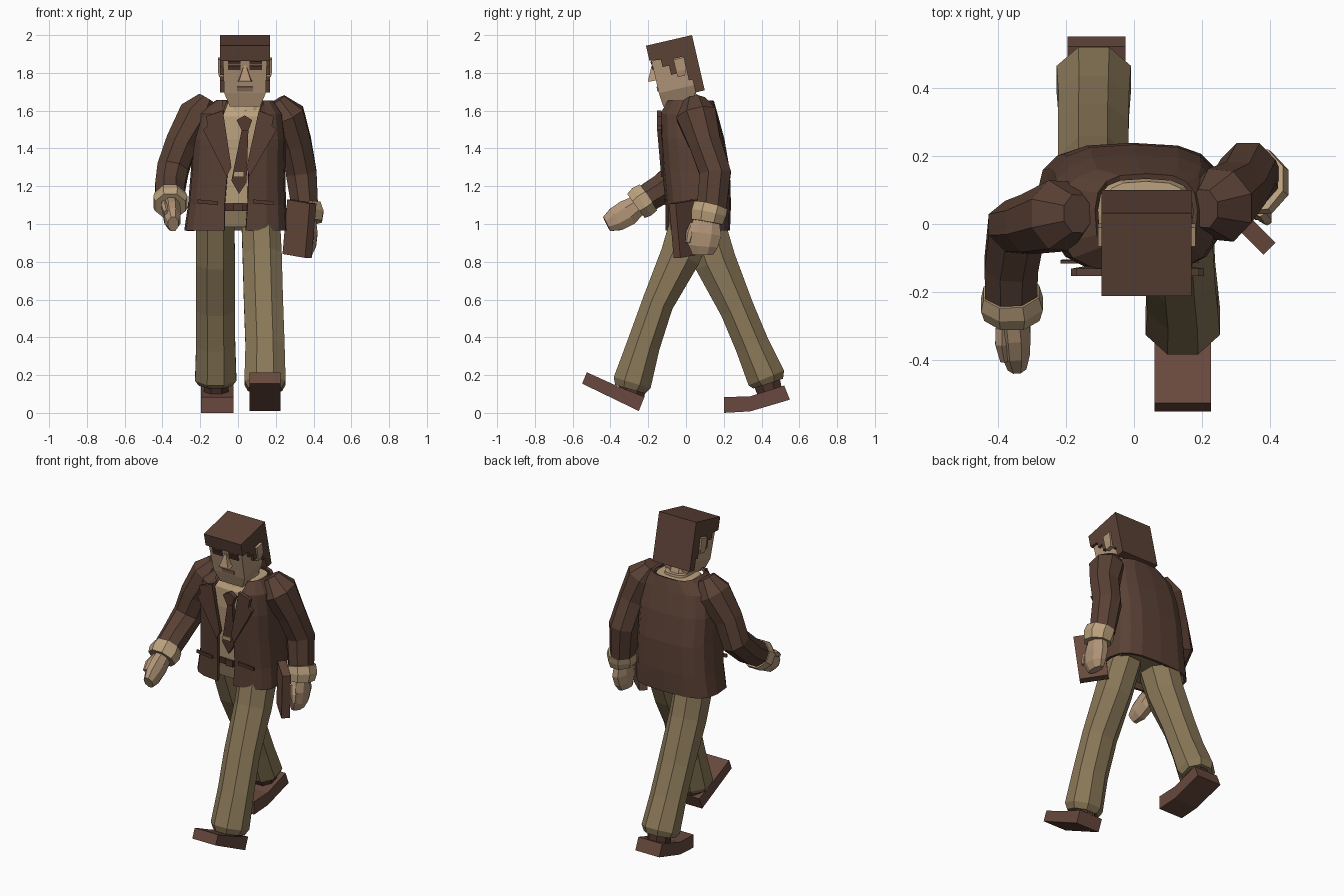
import bpy, bmesh, math
from mathutils import Vector, Matrix


def material(name, r, g, b):
    m = bpy.data.materials.new(name)
    lin = [(c / 255 / 12.92) if c < 11 else ((c / 255 + 0.055) / 1.055) ** 2.4 for c in (r, g, b)]
    m.diffuse_color = (*lin, 1)
    return m


JACKET = material("jacket brown", 90, 65, 53)
HAIR = material("hair brown", 92, 66, 54)
SKIN = material("skin tan", 178, 149, 120)
SHIRT = material("shirt cream", 188, 162, 126)
TROUSERS = material("trouser olive", 138, 120, 88)
SHOE = material("shoe brown", 104, 73, 62)
TIE = material("tie brown", 84, 58, 48)
BOOK = material("book red brown", 104, 73, 60)
DARK = material("feature dark brown", 76, 50, 42)
LIP = material("lip tan", 140, 108, 88)


def skin(name, rings, mat, caps=True, closed=True, M=None):
    """Bridge rings of points into one flat-faced surface."""
    bm = bmesh.new()
    vs = [[bm.verts.new(M @ Vector(p) if M else Vector(p)) for p in r] for r in rings]
    n = len(vs[0])
    for a, b in zip(vs, vs[1:]):
        for i in range(n if closed else n - 1):
            j = (i + 1) % n
            bm.faces.new((a[i], a[j], b[j], b[i]))
    if caps:
        bm.faces.new(vs[0][::-1])
        bm.faces.new(vs[-1])
    bmesh.ops.recalc_face_normals(bm, faces=bm.faces)
    me = bpy.data.meshes.new(name)
    bm.to_mesh(me)
    bm.free()
    me.materials.append(mat)
    ob = bpy.data.objects.new(name, me)
    bpy.context.collection.objects.link(ob)
    return ob


def tube(name, path, mat, n=8):
    """Path items: x, y, z, radius across, radius in depth."""
    pts = [Vector(p[:3]) for p in path]
    rings = []
    for i, p in enumerate(path):
        t = (pts[min(i + 1, len(pts) - 1)] - pts[max(i - 1, 0)]).normalized()
        u = (Vector((1, 0, 0)) - t * t.x).normalized()
        v = t.cross(u)
        rings.append([pts[i] + u * p[3] * math.cos(a) + v * p[4] * math.sin(a)
                      for a in (2 * math.pi * (k + 0.5) / n for k in range(n))])
    return skin(name, rings, mat)


def stack(name, rows, mat, M=None):
    """Rectangles stacked upward: z, x0, x1, y0, y1."""
    return skin(name, [[(a, c, z), (b, c, z), (b, d, z), (a, d, z)] for z, a, b, c, d in rows], mat, M=M)


def extrude_x(name, prof, x0, x1, mat, M=None):
    return skin(name, [[(x, y, z) for y, z in prof] for x in (x0, x1)], mat, M=M)


def front_y(z):
    """Front surface of the jacket at a height."""
    return -0.10 - 0.035 * max(0, min(1, (z - 1.1) / 0.4))


def slab(name, prof, lift, thick, mat):
    """Plate with an x,z outline following the chest."""
    return skin(name, [[(x, front_y(z) - lift - d, z) for x, z in prof] for d in (0, thick)], mat)


def oval(z, cx, rx, y0, y1, angles):
    cy, ry = (y0 + y1) / 2, (y1 - y0) / 2
    f = lambda c: math.copysign(abs(c) ** 0.65, c)
    return [(cx + rx * f(math.cos(a)), cy + ry * f(math.sin(a)), z) for a in angles]


FULL = [2 * math.pi * k / 16 for k in range(16)]

# Jacket: open-fronted shell; last two values are the opening edges
rows = [(0.965, -0.012, 0.265, -0.10, 0.225, -0.07, 0.04),
        (1.10, -0.005, 0.252, -0.10, 0.23, -0.07, 0.05),
        (1.28, 0.0, 0.242, -0.118, 0.225, -0.055, 0.055),
        (1.45, 0.005, 0.24, -0.13, 0.195, -0.06, 0.08),
        (1.58, 0.01, 0.22, -0.13, 0.16, -0.08, 0.11),
        (1.65, 0.035, 0.145, -0.09, 0.14, -0.08, 0.13)]
arc = [math.radians(-62 + 304 * k / 14) for k in range(15)]
rings = []
for z, cx, rx, y0, y1, xl, xr in rows:
    rings.append([(xr, y0, z)] + oval(z, cx, rx, y0, y1, arc) + [(xl, y0, z)])
jacket = skin("jacket", rings, JACKET, caps=False, closed=False)
mod = jacket.modifiers.new("cloth thickness", "SOLIDIFY")
mod.thickness, mod.offset = 0.016, 0

# Shirt, belt, hips and neck
skin("shirt", [oval(1.08, 0, 0.215, -0.075, 0.2, FULL), oval(1.45, 0, 0.21, -0.108, 0.17, FULL),
               oval(1.57, 0.02, 0.17, -0.108, 0.14, FULL), oval(1.64, 0.035, 0.125, -0.07, 0.125, FULL)], SHIRT)
skin("shirt_collar", [oval(1.60, 0.037, 0.085, -0.10, 0.095, FULL),
                      oval(1.655, 0.037, 0.078, -0.085, 0.09, FULL)], SHIRT)
skin("hips", [oval(0.985, 0, 0.21, -0.065, 0.19, FULL), oval(1.08, 0, 0.215, -0.072, 0.195, FULL)], TROUSERS)
skin("belt", [oval(1.07, 0, 0.218, -0.08, 0.2, FULL), oval(1.11, 0, 0.218, -0.084, 0.2, FULL)], DARK)
stack("belt_buckle", [(1.07, -0.025, 0.025, -0.09, -0.08), (1.11, -0.025, 0.025, -0.092, -0.08)], TIE)
tube("neck", [(0.037, 0.03, 1.56, 0.075, 0.075), (0.037, -0.04, 1.74, 0.07, 0.075)], SKIN)

# Tie, clip, lapels and pockets
slab("tie_knot", [(-0.008, 1.55), (0.035, 1.575), (0.075, 1.55), (0.055, 1.495), (0.02, 1.495)], -0.022, 0.03, TIE)
slab("tie_blade", [(0.02, 1.50), (0.055, 1.50), (0.045, 1.22), (0.005, 1.16), (-0.035, 1.23)], -0.022, 0.022, TIE)
slab("tie_clip", [(-0.022, 1.275), (0.032, 1.275), (0.032, 1.25), (-0.025, 1.25)], 0.0, 0.008, SHIRT)
slab("lapel_right", [(-0.08, 1.6), (-0.17, 1.57), (-0.16, 1.52), (-0.185, 1.5), (-0.06, 1.25), (-0.035, 1.3)],
     -0.004, 0.022, JACKET)
slab("lapel_left", [(0.11, 1.6), (0.19, 1.57), (0.18, 1.52), (0.205, 1.5), (0.06, 1.25), (0.045, 1.3)],
     -0.004, 0.022, JACKET)
for side, x in (("right", -0.16), ("left", 0.135)):
    slab("pocket_flap_" + side, [(x - 0.055, 1.13), (x + 0.055, 1.12), (x + 0.055, 1.1), (x - 0.055, 1.11)],
         0.004, 0.009, TIE)

# Legs in mid stride
tube("leg_left", [(0.12, 0.04, 1.02, 0.11, 0.13), (0.128, -0.03, 0.83, 0.112, 0.115),
                  (0.135, -0.15, 0.58, 0.112, 0.09), (0.143, -0.225, 0.36, 0.112, 0.095),
                  (0.143, -0.285, 0.16, 0.118, 0.11), (0.143, -0.295, 0.125, 0.098, 0.09)], TROUSERS)
tube("leg_right", [(-0.12, 0.08, 1.02, 0.11, 0.13), (-0.12, 0.155, 0.80, 0.112, 0.12),
                   (-0.12, 0.27, 0.55, 0.112, 0.098), (-0.118, 0.35, 0.36, 0.112, 0.098),
                   (-0.118, 0.425, 0.185, 0.118, 0.11), (-0.118, 0.435, 0.155, 0.098, 0.09)], TROUSERS)

# Shoes and ankles
extrude_x("shoe_left", [(-0.525, 0.215), (-0.36, 0.14), (-0.22, 0.085), (-0.25, 0.01), (-0.55, 0.155)],
          0.06, 0.226, SHOE)
extrude_x("shoe_right", [(0.2, 0), (0.34, 0.008), (0.55, 0.07), (0.52, 0.145), (0.34, 0.088), (0.2, 0.083)],
          -0.195, -0.025, SHOE)
tube("ankle_left", [(0.143, -0.28, 0.17, 0.07, 0.08), (0.143, -0.29, 0.09, 0.07, 0.075)], DARK)
tube("ankle_right", [(-0.115, 0.42, 0.19, 0.07, 0.08), (-0.115, 0.45, 0.09, 0.07, 0.07)], DARK)

# Sleeves
tube("sleeve_left", [(0.205, 0.045, 1.655, 0.05, 0.06), (0.255, 0.055, 1.575, 0.105, 0.115),
                     (0.305, 0.10, 1.43, 0.09, 0.092), (0.335, 0.155, 1.27, 0.088, 0.09),
                     (0.355, 0.135, 1.08, 0.075, 0.085)], JACKET)
tube("sleeve_right", [(-0.165, 0.03, 1.665, 0.05, 0.06), (-0.215, 0.025, 1.58, 0.105, 0.11),
                      (-0.30, 0.0, 1.43, 0.09, 0.092), (-0.345, -0.01, 1.29, 0.09, 0.09),
                      (-0.36, -0.12, 1.19, 0.085, 0.085), (-0.36, -0.225, 1.125, 0.082, 0.08)], JACKET)

# Shirt cuffs
tube("cuff_left", [(0.362, 0.13, 1.095, 0.082, 0.098), (0.37, 0.12, 1.055, 0.09, 0.1),
                   (0.372, 0.112, 1.01, 0.078, 0.09)], SHIRT)
tube("cuff_right", [(-0.36, -0.20, 1.14, 0.088, 0.09), (-0.358, -0.235, 1.117, 0.098, 0.095),
                    (-0.358, -0.265, 1.095, 0.088, 0.085)], SHIRT)

# Hands
tube("hand_left", [(0.37, 0.11, 1.03, 0.045, 0.07), (0.375, 0.10, 0.95, 0.05, 0.095),
                   (0.372, 0.09, 0.885, 0.045, 0.085), (0.365, 0.09, 0.84, 0.03, 0.06)], SKIN)
tube("thumb_left", [(0.37, 0.04, 1.0, 0.02, 0.02), (0.385, 0.02, 0.95, 0.022, 0.022),
                    (0.39, 0.01, 0.9, 0.015, 0.015)], SKIN, 6)
tube("hand_right", [(-0.358, -0.24, 1.11, 0.05, 0.055), (-0.35, -0.31, 1.06, 0.05, 0.075),
                    (-0.347, -0.37, 1.025, 0.046, 0.07), (-0.343, -0.42, 1.0, 0.03, 0.045)], SKIN)
tube("thumb_right", [(-0.385, -0.27, 1.11, 0.022, 0.022), (-0.388, -0.35, 1.09, 0.022, 0.022),
                     (-0.38, -0.40, 1.06, 0.014, 0.014)], SKIN, 6)

# Book held at an angle against the thigh
B = (Matrix.Translation((0.325, 0.0, 0.97)) @ Matrix.Rotation(math.radians(-45), 4, "Z")
     @ Matrix.Rotation(math.radians(7), 4, "Y"))
stack("book", [(-0.14, -0.085, 0.085, -0.025, 0.025), (0.15, -0.085, 0.085, -0.025, 0.025)], BOOK, B)

# Head, tipped forward, with its origin at the crown
H = Matrix.Translation((0.037, -0.09, 1.972)) @ Matrix.Rotation(math.radians(13), 4, "X")
stack("face", [(-0.335, -0.08, 0.08, -0.108, 0.06), (-0.26, -0.11, 0.11, -0.115, 0.09),
               (-0.04, -0.118, 0.118, -0.115, 0.1)], SKIN, H)
extrude_x("hair", [(-0.125, 0), (0.125, 0), (0.125, -0.3), (0.075, -0.3), (0.075, -0.23), (0.055, -0.23),
                   (0.055, -0.1), (0.0, -0.1), (0.0, -0.18), (-0.03, -0.18), (-0.03, -0.13),
                   (-0.065, -0.13), (-0.065, -0.09), (-0.125, -0.082)], -0.132, 0.132, HAIR, H)
stack("nose", [(-0.19, -0.036, 0.036, -0.155, -0.11), (-0.18, -0.03, 0.03, -0.155, -0.11),
               (-0.11, -0.006, 0.006, -0.12, -0.11)], SKIN, H)
stack("mouth", [(-0.25, -0.042, 0.042, -0.12, -0.11), (-0.225, -0.042, 0.042, -0.12, -0.11)], LIP, H)
for side, s in (("right", -1), ("left", 1)):
    for part, z, half in (("brow", -0.095, 0.009), ("eye", -0.121, 0.011)):
        stack(part + "_" + side, [(z + d, s * 0.058 - 0.033, s * 0.058 + 0.033, -0.121, -0.112)
                                  for d in (-half, half)], DARK, H)
    x = s * 0.125
    stack("ear_" + side, [(-0.2, x - 0.012, x + 0.012, 0.0, 0.04), (-0.17, x - 0.018, x + 0.018, 0.0, 0.055),
                          (-0.105, x - 0.018, x + 0.018, 0.0, 0.058)], SKIN, H)
